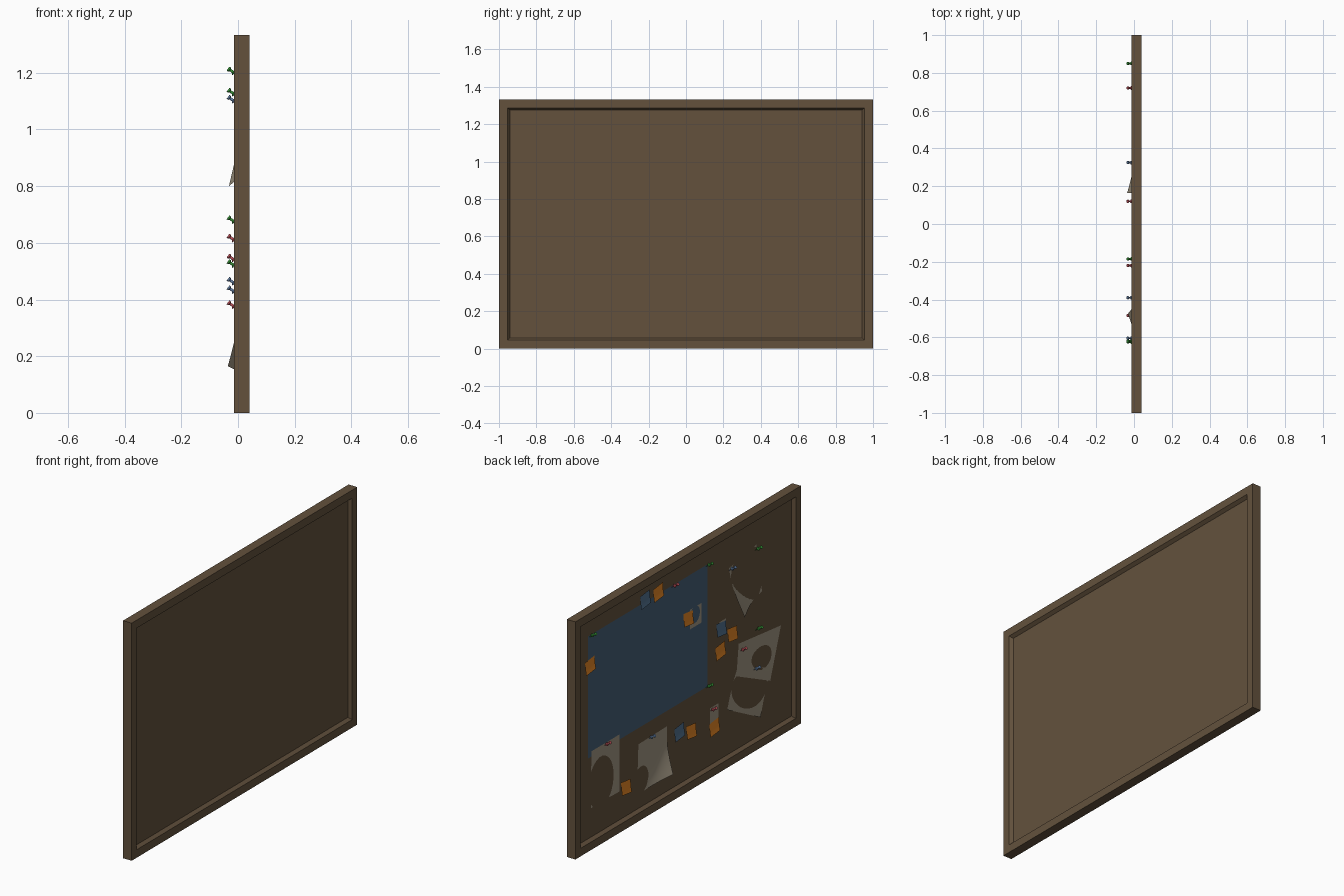
import bpy, bmesh, math
from mathutils import Vector, Matrix

if "Cube" in bpy.data.objects:
    bpy.data.objects.remove(bpy.data.objects["Cube"])


def material(name, rgb):
    m = bpy.data.materials.new(name)
    m.diffuse_color = (*rgb, 1)
    m.use_nodes = True
    m.node_tree.nodes["Principled BSDF"].inputs["Base Color"].default_value = m.diffuse_color
    return m


BROWN = material("brown wood", (0.125, 0.083, 0.046))
SHEET = material("slate blue sheet", (0.06, 0.115, 0.18))
PAPER = material("off white paper", (0.36, 0.31, 0.23))
ORANGE = material("orange note", (0.85, 0.26, 0.02))
NOTE = material("blue note", (0.085, 0.17, 0.28))
RED = material("red pin", (0.55, 0.09, 0.11))
GREEN = material("green pin", (0.04, 0.32, 0.04))
BLUE = material("blue pin", (0.14, 0.24, 0.42))

H = 1.333            # board height
FACE = 0.005         # pinned face of the panel, facing -x
BACK = 0.022


def finish(bm, name, mat, recalc=True):
    if recalc:
        bmesh.ops.recalc_face_normals(bm, faces=bm.faces)
    me = bpy.data.meshes.new(name)
    bm.to_mesh(me)
    bm.free()
    me.materials.append(mat)
    ob = bpy.data.objects.new(name, me)
    bpy.context.collection.objects.link(ob)
    return ob


# Frame: one cross-section (inset, x) carried round the rectangle
def build_frame():
    profile = [(0, -0.0135), (0.045, -0.0135), (0.058, FACE),
               (0.058, BACK), (0.045, 0.04), (0, 0.04)]
    bm = bmesh.new()
    rings = []
    for i, x in profile:
        rings.append([bm.verts.new(p) for p in (
            (x, 1 - i, i), (x, -1 + i, i), (x, -1 + i, H - i), (x, 1 - i, H - i))])
    for a, b in zip(rings, rings[1:] + rings[:1]):
        for k in range(4):
            n = (k + 1) % 4
            bm.faces.new((a[k], a[n], b[n], b[k]))
    finish(bm, "frame", BROWN)


# Panel inside the frame
def build_panel():
    bm = bmesh.new()
    bmesh.ops.create_cube(bm, size=1)
    bmesh.ops.scale(bm, vec=(BACK - FACE, 1.89, H - 0.11), verts=bm.verts)
    bmesh.ops.translate(bm, vec=((BACK + FACE) / 2, 0, H / 2), verts=bm.verts)
    finish(bm, "panel", BROWN)


# Thin sheet between four (y, z) corners: top left, top right, bottom right, bottom left.
# dip = (u, v, radius, depth) sinks a patch; curl = (corner u, amount) lifts a bottom corner
def sheet(name, corners, mat, lift=0.002, dip=None, curl=None, bend=0.0, n=10):
    tl, tr, br, bl = [Vector(c) for c in corners]
    bm = bmesh.new()
    grid = []
    for j in range(n + 1):
        v = j / n
        row = []
        for i in range(n + 1):
            u = i / n
            p = tl.lerp(tr, u).lerp(bl.lerp(br, u), v)
            x = FACE - lift - bend * v * v
            if dip:
                r = math.hypot(u - dip[0], v - dip[1]) / dip[2]
                x += dip[3] * max(0, 1 - r * r)
            if curl:
                c = u if curl[0] else 1 - u
                x -= curl[1] * max(0, (c + v - 1.3) / 0.7) ** 1.4
            row.append(bm.verts.new((x, p.x, p.y)))
        grid.append(row)
    for j in range(n):
        for i in range(n):
            bm.faces.new((grid[j + 1][i], grid[j + 1][i + 1], grid[j][i + 1], grid[j][i]))
    ob = finish(bm, name, mat, recalc=False)
    for f in ob.data.polygons:
        f.use_smooth = True


def rect(y0, y1, z0, z1):
    return [(y1, z1), (y0, z1), (y0, z0), (y1, z0)]


# Push pin: lathed profile (radius, distance along axis), tilted upward
def pin(name, y, z, mat, segs=12):
    profile = [(0.0015, 0), (0.0015, 0.021), (0.0095, 0.022), (0.0095, 0.025),
               (0.005, 0.028), (0.0045, 0.039), (0.0085, 0.043), (0.0085, 0.049)]
    bm = bmesh.new()
    rings = [[bm.verts.new((r * math.cos(a), r * math.sin(a), t))
              for a in [2 * math.pi * k / segs for k in range(segs)]]
             for r, t in profile]
    for a, b in zip(rings, rings[1:]):
        for k in range(segs):
            n = (k + 1) % segs
            bm.faces.new((a[k], a[n], b[n], b[k]))
    bm.faces.new(rings[0][::-1])
    bm.faces.new(rings[-1])
    bm.transform(Matrix.Translation((FACE, y, z - 0.018))
                 @ Matrix.Rotation(math.radians(-55), 4, 'Y'))
    finish(bm, name, mat)


build_frame()
build_panel()

# Large blue sheet
sheet("large_sheet", rect(-0.195, 0.865, 0.51, 1.195), SHEET, 0.0015)

# Loose papers, partly sunk into the panel
sheet("paper_low_left", rect(0.585, 0.835, 0.22, 0.54), PAPER, 0.003,
      dip=(0.35, 0.65, 0.6, 0.007))
sheet("paper_low_middle", [(0.42, 0.42), (0.165, 0.425), (0.165, 0.165), (0.425, 0.13)],
      PAPER, 0.003, dip=(0.1, 0.75, 0.4, 0.006), curl=(1, 0.038))
sheet("paper_top_right", [(-0.385, 1.10), (-0.63, 1.14), (-0.68, 0.86), (-0.475, 0.80)],
      PAPER, 0.001, dip=(0.55, 0.48, 0.66, 0.007), curl=(0, 0.036))
sheet("paper_right", [(-0.47, 0.645), (-0.845, 0.605), (-0.75, 0.33), (-0.45, 0.47)],
      PAPER, 0.003, dip=(0.65, 0.55, 0.35, 0.007))
sheet("paper_low_right", [(-0.46, 0.515), (-0.76, 0.40), (-0.66, 0.16), (-0.365, 0.315)],
      PAPER, 0.002, dip=(0.5, 0.5, 0.65, 0.007), bend=0.003)
sheet("scrap_low", rect(-0.29, -0.215, 0.29, 0.38), PAPER, 0.003, n=3)
sheet("scrap_on_sheet", rect(-0.14, -0.04, 0.89, 1.0), PAPER, 0.003,
      dip=(0.45, 0.4, 0.5, 0.006))
sheet("scrap_middle", rect(-0.36, -0.30, 0.76, 0.83), PAPER, 0.002, n=3)

# Sticky notes: centre y, z
orange = [(0.248, 1.208), (-0.019, 0.959), (0.852, 1.028), (-0.41, 0.725),
          (-0.303, 0.67), (-0.045, 0.318), (-0.25, 0.262), (0.533, 0.224)]
blue = [(0.364, 1.212), (-0.312, 0.79), (0.061, 0.353)]
for label, spots, mat in (("orange_note", orange, ORANGE), ("blue_note", blue, NOTE)):
    for k, (y, z) in enumerate(spots):
        w, h = 0.042, 0.036
        s = 0.005 if k % 2 else -0.005
        sheet(f"{label}_{k + 1}", [(y + w, z + h + s), (y - w, z + h - s),
                                   (y - w, z - h - s), (y + w, z - h + s)],
              mat, 0.005, bend=0.008, n=4)

# Push pins
pins = {
    "green": (GREEN, [(0.85, 1.205), (-0.185, 1.205), (-0.185, 0.525),
                      (-0.62, 1.13), (-0.625, 0.68)]),
    "red": (RED, [(0.12, 1.205), (0.72, 0.545), (-0.22, 0.38), (-0.485, 0.615)]),
    "blue": (BLUE, [(0.325, 0.433), (-0.39, 1.105), (-0.605, 0.463)]),
}
for colour, (mat, spots) in pins.items():
    for k, (y, z) in enumerate(spots):
        pin(f"{colour}_pin_{k + 1}", y, z, mat)
